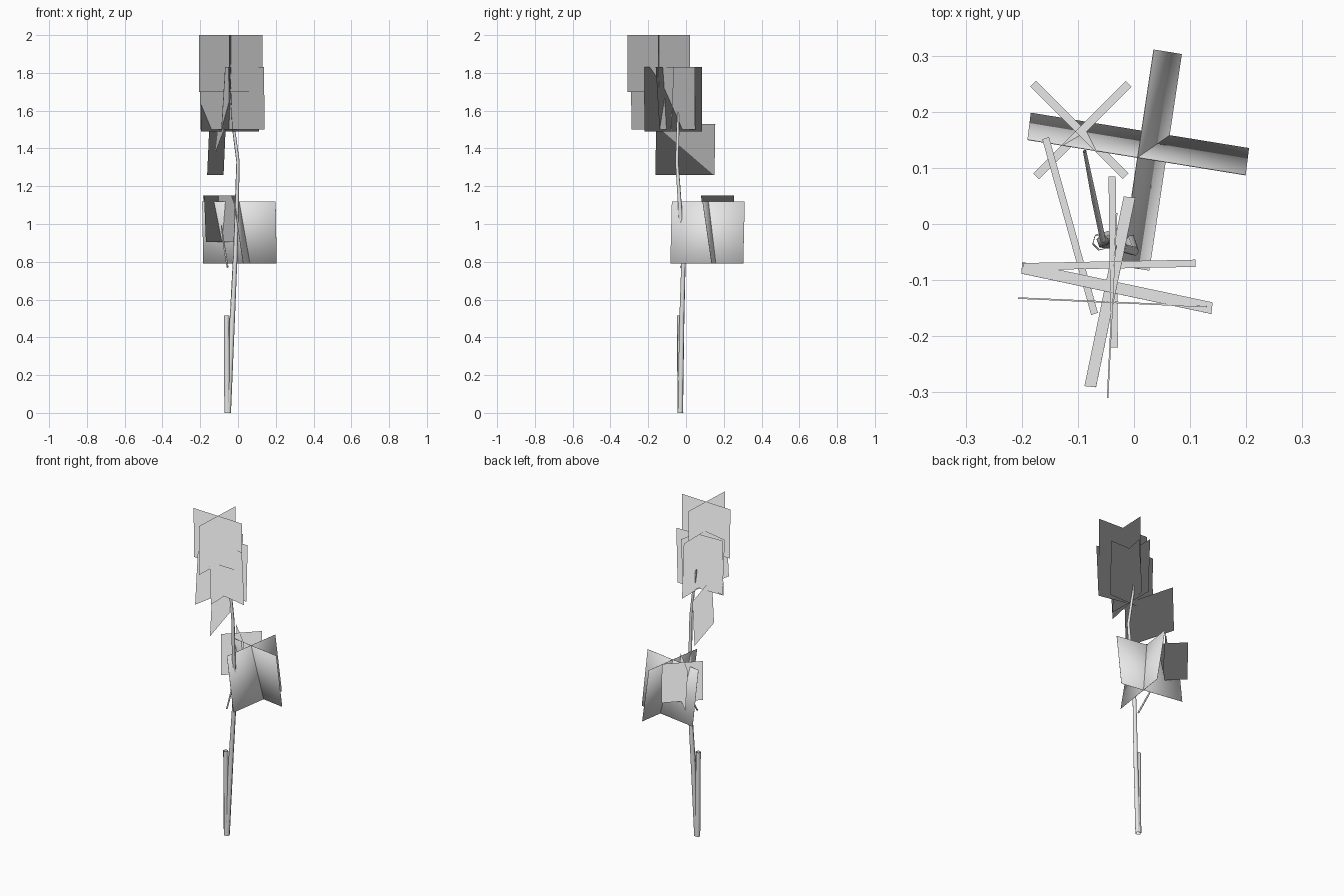
import bpy
from mathutils import Vector

if "Cube" in bpy.data.objects:
    bpy.data.objects.remove(bpy.data.objects["Cube"], do_unlink=True)

GREY = (0.8, 0.8, 0.8, 1)
UP = Vector((0, 0, 1))
mat = bpy.data.materials.new("light_grey")
mat.use_nodes = True
mat.diffuse_color = GREY
mat.node_tree.nodes["Principled BSDF"].inputs["Base Color"].default_value = GREY


def add(name, data):
    obj = bpy.data.objects.new(name, data)
    data.materials.append(mat)
    bpy.context.collection.objects.link(obj)
    return obj


def leaf_cards(name, low, high, cards, both_sides=True, rounded=False):
    """Upright quads; each card is start, end and the plan shift from middle to top edge.
    Foliage normals point up, or outward from the card centre when rounded."""
    verts, faces, normals = [], [], []
    for start, end, lean in cards:
        a, b, s = (Vector((*p, 0)) for p in (start, end, lean))
        quad = [a - s + UP * low, b - s + UP * low, b + s + UP * high, a + s + UP * high]
        centre = sum(quad, Vector()) / 4
        facing = (quad[1] - quad[0]).cross(quad[3] - quad[0]).normalized()
        for side in (1, -1):
            out = facing * side
            if not both_sides and out.z < 0:
                continue
            n = len(verts)
            for p in quad[::side]:
                verts.append(p + out * 0.0004)
                normals.append((out + (p - centre).normalized()).normalized() if rounded else UP)
            faces.append(range(n, n + 4))
    mesh = bpy.data.meshes.new(name)
    mesh.from_pydata(verts, [], [tuple(f) for f in faces])
    mesh.shade_smooth()
    mesh.normals_split_custom_set_from_vertices(normals)
    return add(name, mesh)


def limb(name, points):
    """Six-sided open tapering tube through (x, y, z, radius) points."""
    curve = bpy.data.curves.new(name, "CURVE")
    curve.dimensions = "3D"
    curve.bevel_depth = 1
    curve.bevel_resolution = 1
    spline = curve.splines.new("POLY")
    spline.use_smooth = True
    spline.points.add(len(points) - 1)
    for point, (x, y, z, r) in zip(spline.points, points):
        point.co = (x, y, z, 1)
        point.radius = r
    return add(name, curve)


# Woody parts
limb("trunk", [(-0.052, -0.03, 0, 0.015), (-0.03, -0.022, 0.5, 0.014),
               (-0.015, -0.013, 0.82, 0.012), (-0.008, -0.028, 1.03, 0.011),
               (0, -0.048, 1.33, 0.009), (-0.02, -0.043, 1.48, 0.008),
               (-0.04, -0.042, 1.62, 0.005)])
limb("cut_stem", [(-0.057, -0.03, 0, 0.016), (-0.06, -0.033, 0.515, 0.015)])
limb("side_branch", [(-0.055, -0.03, 0.77, 0.005), (-0.07, 0.04, 0.86, 0.005),
                     (-0.088, 0.13, 0.99, 0.003)])

# Crown foliage
leaf_cards("top_leaves", 1.7, 2.0, [
    ((-0.207, -0.132), (0.13, -0.147), (0, -0.001)),
    ((-0.031, 0.02), (-0.047, -0.31), (0.001, 0))])
leaf_cards("front_crown_leaves", 1.5, 1.83, [
    ((-0.2, -0.078), (0.139, -0.15), (-0.001, -0.01)),
    ((-0.008, 0.048), (-0.078, -0.29), (0.01, -0.001))])
leaf_cards("middle_crown_leaves", 1.49, 1.83, [
    ((-0.197, -0.076), (0.11, -0.07), (0, 0.006)),
    ((-0.039, 0.085), (-0.035, -0.22), (-0.006, 0))])

# Lower foliage
leaf_cards("right_leaf", 1.26, 1.53, [
    ((-0.157, 0.153), (-0.07, -0.16), (0.006, 0.002))], both_sides=False)
leaf_cards("large_back_leaves", 0.79, 1.12, [
    ((-0.187, 0.174), (0.202, 0.111), (-0.003, -0.024)),
    ((0.002, -0.079), (0.06, 0.307), (-0.025, 0.004))], rounded=True)
leaf_cards("small_back_leaves", 0.905, 1.15, [
    ((-0.18, 0.25), (-0.015, 0.085), (-0.005, -0.005)),
    ((-0.01, 0.25), (-0.175, 0.085), (-0.005, 0.005))], both_sides=False)
